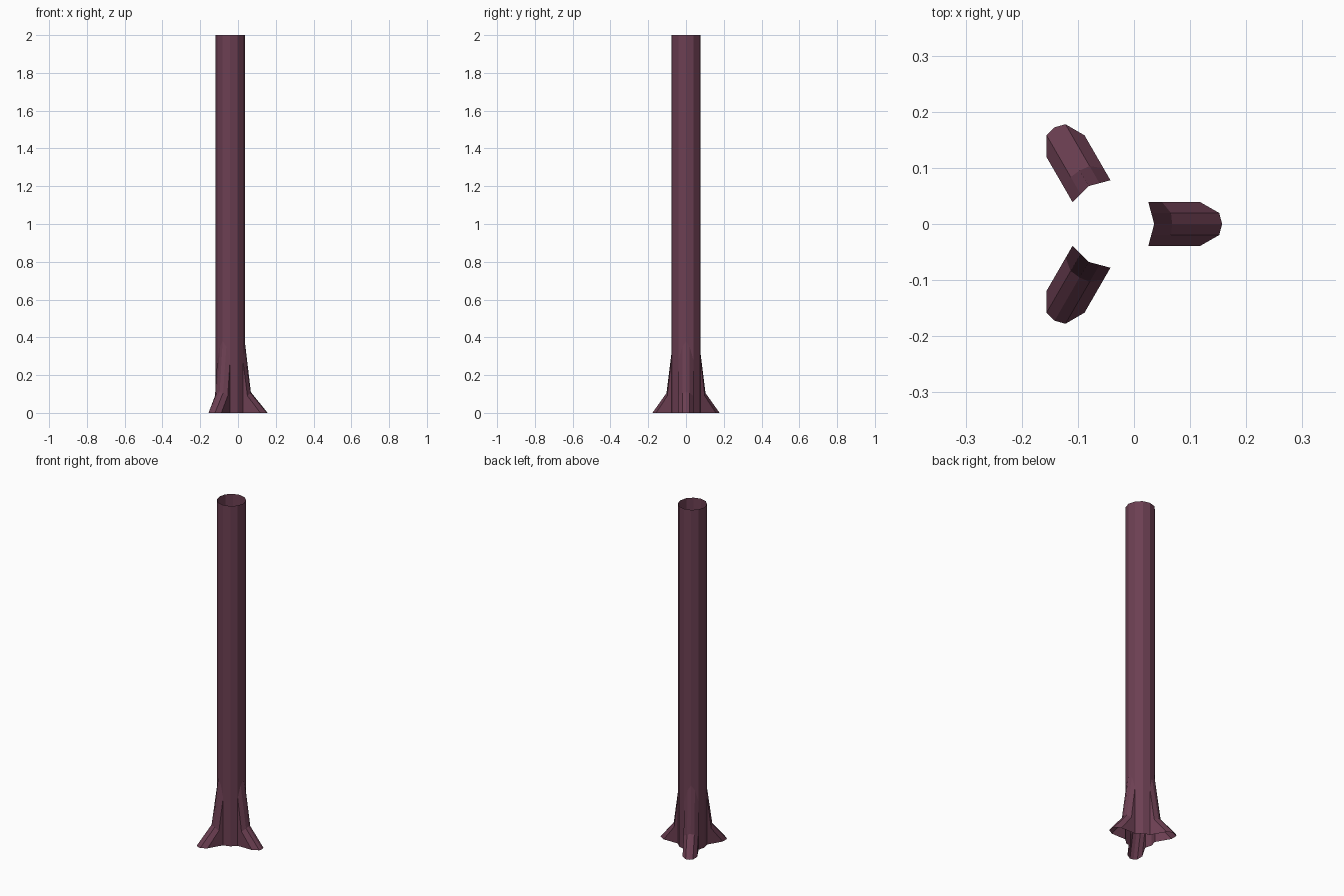
import bpy, bmesh
from math import cos, sin, pi

if "Cube" in bpy.data.objects:
    bpy.data.objects.remove(bpy.data.objects["Cube"])

CX, R, HEIGHT = -0.042, 0.078, 2.0
HALF = R * sin(pi / 6)          # half width of a root
APO = R * cos(pi / 6)           # distance to the root's side corners
bm = bmesh.new()


def vert(r, side, z, turn):
    c, s = cos(turn), sin(turn)
    return bm.verts.new((CX + r * c - side * s, r * s + side * c, z))


def face(*points, turn):
    bm.faces.new([vert(*p, turn) for p in points])


# Root rails: (sideways, [(radius, height) from the trunk top to the ground])
side_rail = [(APO, HEIGHT), (APO, 0.28), (0.092, 0.09), (0.160, 0)]
mid_rail = [((APO + R) / 2, HEIGHT), ((APO + R) / 2, 0.35), (0.108, 0.105), (0.194, 0)]
top_rail = [(R, HEIGHT), (R, 0.38), (0.110, 0.11), (0.199, 0)]
rails = [(-HALF, side_rail), (-HALF / 2, mid_rail), (0, top_rail),
         (HALF / 2, mid_rail), (HALF, side_rail)]

for k in range(3):
    turn = k * 2 * pi / 3
    # Trunk strip flowing out into a flared root
    for (s0, a), (s1, b) in zip(rails, rails[1:]):
        for i in range(3):
            face((a[i][0], s0, a[i][1]), (a[i + 1][0], s0, a[i + 1][1]),
                 (b[i + 1][0], s1, b[i + 1][1]), (b[i][0], s1, b[i][1]), turn=turn)
    # Upright root flanks
    for s in (-HALF, HALF):
        pts = [(r, s, z) for r, z in side_rail[1:]] + [(APO, s, 0)]
        face(*(pts if s > 0 else pts[::-1]), turn=turn)
    # Plain trunk facets between the roots
    for j in (1, 2):
        a0, a1 = j * pi / 6, (j + 1) * pi / 6
        p, q = (R * cos(a0), R * sin(a0)), (R * cos(a1), R * sin(a1))
        levels = (HEIGHT, 0.28, 0)
        for z1, z0 in zip(levels, levels[1:]):
            face((*p, z0), (*q, z0), (*q, z1), (*p, z1), turn=turn)

bmesh.ops.remove_doubles(bm, verts=bm.verts, dist=0.0005)
bmesh.ops.recalc_face_normals(bm, faces=bm.faces)
mesh = bpy.data.meshes.new("tree_trunk")
bm.to_mesh(mesh)
bm.free()
trunk = bpy.data.objects.new("tree_trunk", mesh)
bpy.context.collection.objects.link(trunk)

bark = bpy.data.materials.new("bark")
bark.diffuse_color = (0.15, 0.05, 0.085, 1)
bark.use_nodes = True
bark.node_tree.nodes["Principled BSDF"].inputs["Base Color"].default_value = bark.diffuse_color
mesh.materials.append(bark)
